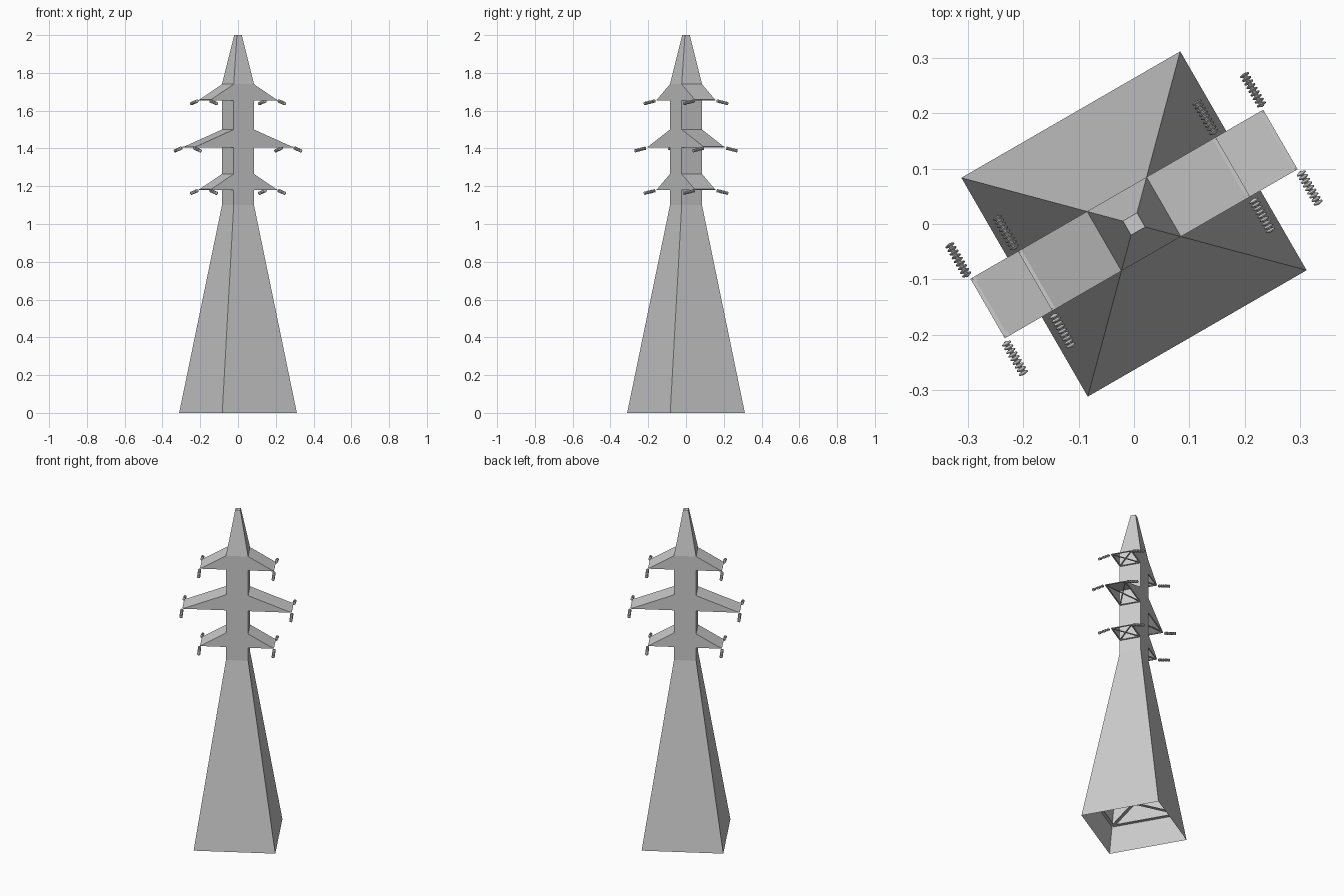
import bpy, bmesh, math
from mathutils import Matrix, Vector

if "Cube" in bpy.data.objects:
    bpy.data.objects.remove(bpy.data.objects["Cube"])

TURN = Matrix.Rotation(math.radians(30), 4, 'Z')   # whole pylon is turned 30 degrees
W = 0.062                                          # half width of the mast


def add_object(name, bm):
    bm.transform(TURN)
    mesh = bpy.data.meshes.new(name)
    bm.to_mesh(mesh)
    bm.free()
    ob = bpy.data.objects.new(name, mesh)
    bpy.context.collection.objects.link(ob)
    return ob


def bar(bm, a, b, width, thick=0.004):
    """Flat strut between two points."""
    a, b = Vector(a), Vector(b)
    d = b - a
    m = (Matrix.Translation((a + b) / 2)
         @ Matrix.Rotation(math.atan2(d.y, d.x), 4, 'Z')
         @ Matrix.Diagonal((d.length, width, thick, 1)))
    bmesh.ops.create_cube(bm, size=1, matrix=m)


def braced_panel(bm, x0, x1, y, z, width):
    """Horizontal rectangular frame with crossed diagonals."""
    h = width / 2
    c = [(x0 + h, -y + h, z), (x1 - h, -y + h, z),
         (x1 - h, y - h, z), (x0 + h, y - h, z)]
    for i in range(4):
        bar(bm, c[i], c[(i + 1) % 4], width)
    bar(bm, c[0], c[2], width)
    bar(bm, c[1], c[3], width)


# Tower body: stacked square sections, open at the base, capped at the peak
bm = bmesh.new()
rings = []
for h, z in [(0.228, 0), (W, 1.1), (W, 1.74), (0.0147, 2.0)]:
    rings.append([bm.verts.new((sx * h, sy * h, z))
                  for sx, sy in ((-1, -1), (1, -1), (1, 1), (-1, 1))])
for lo, hi in zip(rings, rings[1:]):
    for i in range(4):
        j = (i + 1) % 4
        bm.faces.new((lo[i], lo[j], hi[j], hi[i]))
bm.faces.new(rings[-1])
add_object("tower_body", bm)

# Horizontal bracing inside the base
bm = bmesh.new()
braced_panel(bm, -0.204, 0.204, 0.204, 0.156, 0.018)
add_object("base_bracing", bm)


def cross_arm(name, side, reach, bottom, top):
    """Wedge arm, open underneath."""
    bm = bmesh.new()
    pts = [[bm.verts.new((side * x, y, z))
            for x, z in ((W, bottom), (reach, bottom), (W, top))] for y in (-W, W)]
    f, b = pts
    bm.faces.new(f)
    bm.faces.new(b[::-1])
    bm.faces.new((f[1], b[1], b[2], f[2]))
    bmesh.ops.recalc_face_normals(bm, faces=bm.faces)
    if bm.faces[:] and max(bm.faces, key=lambda q: q.calc_area()).normal.z < 0:
        bmesh.ops.reverse_faces(bm, faces=bm.faces)
    add_object(name, bm)
    # Lattice on the underside
    bm = bmesh.new()
    x0, x1 = sorted((side * W, side * reach))
    braced_panel(bm, x0, x1, W, bottom + 0.002, 0.007)
    add_object(name + "_lattice", bm)


def insulator(name, x, end, z):
    """Ribbed rod, leaning slightly down and away from the arm edge."""
    length, ribs, seg = 0.07, 9, 10
    prof = [(0.0, 0.0), (0.003, 0.0)]
    step = length / ribs
    for i in range(ribs):
        t = i * step
        prof += [(0.004, t + 0.15 * step), (0.009, t + 0.4 * step),
                 (0.009, t + 0.65 * step), (0.004, t + 0.9 * step)]
    prof.append((0.0, length))
    bm = bmesh.new()
    vs = [bm.verts.new((r, 0, t)) for r, t in prof]
    es = [bm.edges.new(p) for p in zip(vs, vs[1:])]
    bmesh.ops.spin(bm, geom=vs + es, cent=(0, 0, 0), axis=(0, 0, 1),
                   angle=math.tau, steps=seg)
    bmesh.ops.remove_doubles(bm, verts=bm.verts, dist=1e-5)
    bmesh.ops.recalc_face_normals(bm, faces=bm.faces)
    aim = Vector((0, end, -0.22)).to_track_quat('Z', 'Y').to_matrix().to_4x4()
    bm.transform(Matrix.Translation((x, end * (W + 0.006), z)) @ aim)
    add_object(name, bm)


# Three tiers of arms, each with an insulator at every tip corner
for tier, reach, bottom, top in [("lower", 0.206, 1.18, 1.265),
                                 ("middle", 0.305, 1.405, 1.50),
                                 ("upper", 0.206, 1.655, 1.74)]:
    for side, side_name in ((-1, "left"), (1, "right")):
        cross_arm(f"{tier}_{side_name}_arm", side, reach, bottom, top)
        for end, end_name in ((-1, "front"), (1, "back")):
            insulator(f"{tier}_{side_name}_{end_name}_insulator",
                      side * (reach + 0.002), end, bottom - 0.003)
